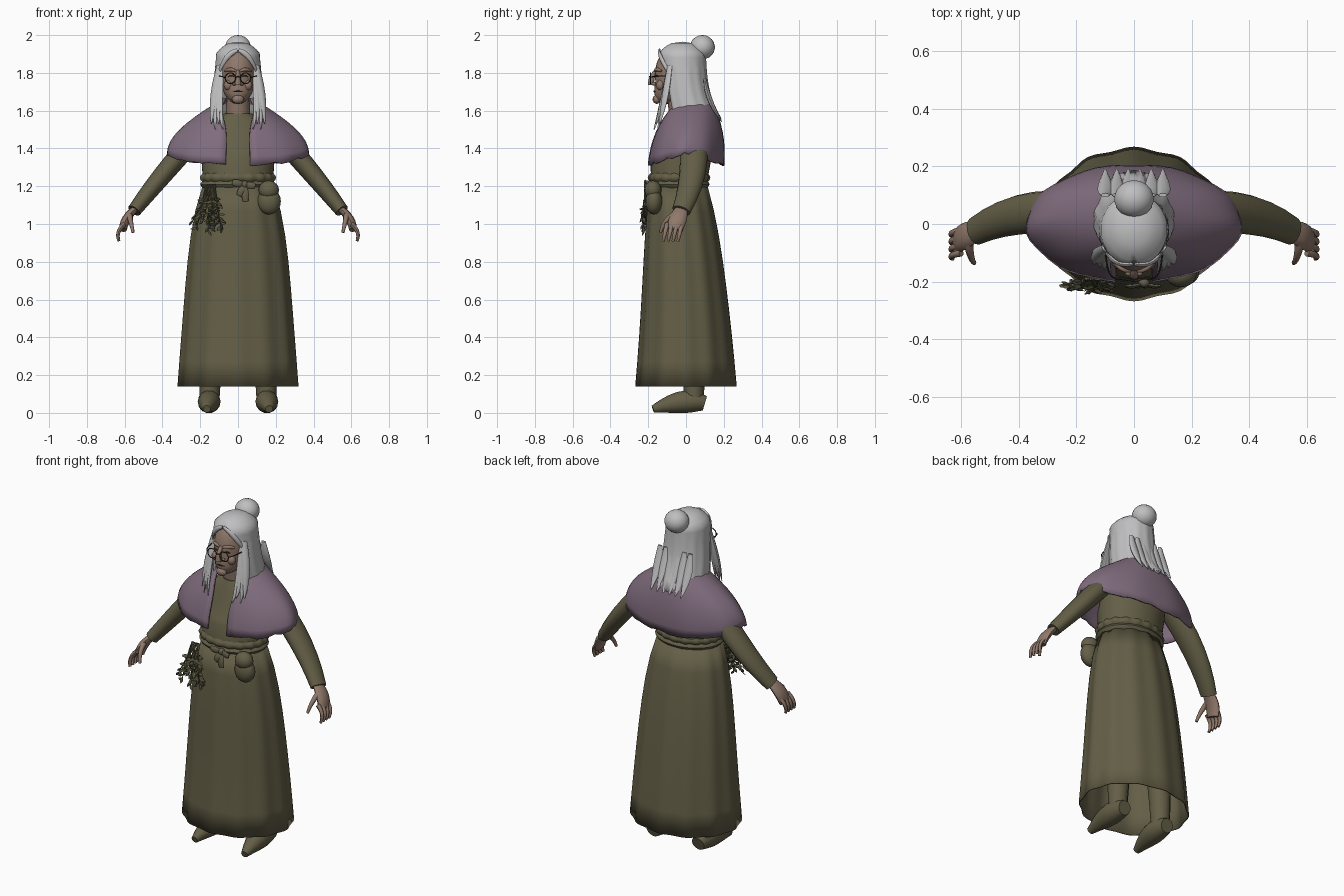
import bpy, bmesh, random
from math import sin, cos, pi, tau, radians
from mathutils import Vector, Matrix

random.seed(4)
if "Cube" in bpy.data.objects:
    bpy.data.objects.remove(bpy.data.objects["Cube"])
X, Y, Z = Matrix.Identity(3)


def material(name, red, green, blue):
    mat = bpy.data.materials.new(name)
    mat.use_nodes = True
    mat.diffuse_color = (red, green, blue, 1)
    mat.node_tree.nodes["Principled BSDF"].inputs["Base Color"].default_value = mat.diffuse_color
    return mat


OLIVE = material("olive cloth", .125, .113, .062)
PURPLE = material("purple wool", .215, .15, .205)
GREY = material("silver hair", .52, .52, .53)
SKIN = material("aged skin", .28, .19, .145)
HERB = material("dried herb", .085, .08, .042)
DARK = material("dark wire", .03, .026, .022)


def steps(count):
    """Evenly spaced fractions from zero to one."""
    return [i / (count - 1) for i in range(count)]


def loft(bm, rings, closed=True, caps=True):
    """Skin a list of equal-length point rings."""
    rows = [[bm.verts.new(point) for point in ring] for ring in rings]
    size = len(rows[0])
    for low, high in zip(rows, rows[1:]):
        for i in range(size if closed else size - 1):
            j = (i + 1) % size
            bm.faces.new((low[i], low[j], high[j], high[i]))
    if closed and caps:
        bm.faces.new(rows[0])
        bm.faces.new(rows[-1])


def bezier(points, t):
    while len(points) > 1:
        points = [a.lerp(b, t) for a, b in zip(points, points[1:])]
    return points[0]


def tube(bm, points, start, end, bulge=0, sides=8, flat=1, wide=Y):
    """Tapered tube along a Bezier path; wide is the direction of its full radius."""
    points = [Vector(p) for p in points]
    rings = []
    for t in steps(8):
        ahead = bezier(points, t + .01) - bezier(points, t - .01)
        along = ahead.normalized()
        across = (wide - along * wide.dot(along)).normalized()
        depth = along.cross(across) * flat
        radius = start + (end - start) * t + bulge * sin(pi * t)
        angles = [tau * k / sides for k in range(sides)]
        rings.append([bezier(points, t) + radius * (cos(a) * across + sin(a) * depth) for a in angles])
    loft(bm, rings)


def hoop(z, width, depth, centre, count=48, gap=0, closed=True, wave=0, folds=12, drop=None):
    """Level ellipse that starts at the front, with an optional opening there."""
    ring = []
    for k in range(count):
        a = gap + (tau - gap - gap) * k / (count if closed else count - 1)
        swell = 1 + wave * cos(a * folds)
        lower = drop(a) if drop else 0
        ring.append((width * swell * sin(a), centre - depth * swell * cos(a), z - lower))
    return ring


def ball(bm, centre, size, segments=16):
    matrix = Matrix.Translation(centre) @ Matrix.Diagonal((*size, 1))
    bmesh.ops.create_uvsphere(bm, u_segments=segments, v_segments=segments // 2 + 2, radius=1, matrix=matrix)


def dress(ob, mat, angle):
    """Give an object its colour and shading."""
    ob.data.materials.append(mat)
    bpy.ops.object.select_all(action='DESELECT')
    ob.select_set(True)
    bpy.context.view_layer.objects.active = ob
    bpy.ops.object.shade_smooth_by_angle(angle=radians(angle))


def finish(name, bm, mat, mirror=False, thick=0, angle=45):
    bmesh.ops.remove_doubles(bm, verts=bm.verts, dist=.0001)
    bmesh.ops.recalc_face_normals(bm, faces=bm.faces)
    mesh = bpy.data.meshes.new(name)
    bm.to_mesh(mesh)
    bm.free()
    ob = bpy.data.objects.new(name, mesh)
    bpy.context.collection.objects.link(ob)
    dress(ob, mat, angle)
    if mirror:
        ob.modifiers.new("mirror", 'MIRROR')
    if thick:
        ob.modifiers.new("thickness", 'SOLIDIFY').thickness = thick


# Skirt: pleated cone that tucks in at the waist, open at the hem
bm = bmesh.new()
loft(bm, [hoop(.14 + 1.06 * t, .315 - .08 * t - .05 * t ** 6, .264 - .09 * t - .024 * t ** 6,
               -.038 * t * t, count=72, wave=.018) for t in steps(9)], caps=False)
finish("skirt", bm, OLIVE, thick=.006, angle=30)

# Bodice
bm = bmesh.new()
loft(bm, [hoop(1.18, .182, .145, -.04), hoop(1.36, .195, .162, -.026), hoop(1.38, .195, .155, -.02),
          hoop(1.47, .2, .14, 0), hoop(1.54, .15, .115, 0), hoop(1.585, .07, .075, -.02)])
finish("bodice", bm, OLIVE)


# Gathered cloth and belt
def band(name, bottom, height, wave):
    bm = bmesh.new()
    loft(bm, [hoop(bottom + height * t, .184 + .016 * sin(pi * t), .146 + .016 * sin(pi * t), -.037,
                   count=72, wave=wave, folds=18) for t in steps(5)], caps=False)
    finish(name, bm, OLIVE)


band("gathered_waist", 1.22, .05, .025)
band("belt", 1.19, .04, 0)

# Bow with two loops and two hanging ends
bm = bmesh.new()
knot = Vector((.035, -.205, 1.21))
ball(bm, knot, (.02, .016, .02), 10)
for reach, drop, wide in [(-.065, .01, Z), (.055, -.01, Z), (.005, -.09, X), (-.03, -.06, X)]:
    tip = knot + Vector((reach, -.01, drop))
    tube(bm, [knot, knot.lerp(tip, .5) - Y * .01, tip], .008, .014, bulge=.008, flat=.4, wide=wide)
finish("belt_bow", bm, OLIVE)

# Belt pouch with flap
bm = bmesh.new()
ball(bm, (.165, -.17, 1.12), (.062, .045, .07))
ball(bm, (.163, -.175, 1.18), (.054, .045, .05))
finish("belt_pouch", bm, OLIVE)

# Bundle of hanging herbs: stems with small leaves
bm = bmesh.new()
for stem in range(13):
    top = Vector((random.uniform(-.17, -.12), -.19, 1.21))
    low = Vector((random.uniform(-.24, -.05), random.uniform(-.23, -.19), random.uniform(.96, 1.07)))
    path = [top, top.lerp(low, .5) - Y * .03, low]
    tube(bm, path, .006, .002, sides=4)
    for t in steps(10):
        base = bezier(path, .35 + .65 * t)
        way = Vector((random.uniform(-1, 1), random.uniform(-.5, .4), random.uniform(-1.2, .1))).normalized()
        tube(bm, [base, base + way * .035], .002, .001, bulge=.007, sides=4, flat=.3, wide=way.orthogonal())
finish("herb_bundle", bm, HERB, angle=20)

# Sleeves
bm = bmesh.new()
tube(bm, [(.17, .03, 1.52), (.39, .07, 1.28), (.55, -.025, 1.07)], .075, .05, bulge=.008, sides=16, flat=.74)
finish("sleeves", bm, OLIVE, mirror=True)

# Hands: palm, four fingers and thumb
bm = bmesh.new()
tube(bm, [(.53, -.02, 1.09), (.6, -.04, 1.04), (.61, -.06, .97)], .03, .042, bulge=.01, sides=12, flat=.5)
for finger in range(4):
    y = -.022 - .026 * finger
    tube(bm, [(.6, y, 1), (.65, y - .01, .96), (.63, y - .02, .91)], .013, .008)
tube(bm, [(.575, -.06, 1.05), (.57, -.12, 1.02), (.555, -.135, .955)], .017, .008, wide=X)
finish("hands", bm, SKIN, mirror=True)

# Boots with flat soles, and lower legs
bm = bmesh.new()
tube(bm, [(.15, .1, .05), (.15, 0, .08), (.165, -.175, .02)], .04, .02, bulge=.03, sides=14, wide=X)
for vert in bm.verts:
    vert.co.z = max(vert.co.z, 0)
tube(bm, [(.15, .04, .04), (.15, .05, .3), (.12, .02, .7)], .05, .08, sides=12)
finish("boots", bm, OLIVE, mirror=True)

# Shawl: open cape with a dipping, slightly ragged hem
bm = bmesh.new()
rings = []
for t in steps(10):
    spread = sin(t * pi / 2)
    rings.append(hoop(1.665 - .29 * t, .08 + .295 * spread, .1 + .105 * spread, .035 * (1 - t), count=49,
                      gap=radians(10 + 50 * (1 - t) ** 4), closed=False, wave=.012 * t, folds=9,
                      drop=lambda a: t * t * .062 * abs(cos(a)) + (random.uniform(-.007, .007) if t == 1 else 0)))
loft(bm, rings, closed=False)
finish("shawl", bm, PURPLE, thick=.012)

# Neck
bm = bmesh.new()
tube(bm, [(0, -.02, 1.54), (0, -.03, 1.62), (0, -.05, 1.74)], .065, .06, sides=16)
finish("neck", bm, SKIN)

# Head: the jaw juts forward; nose, chin, cheeks and brows are added
bm = bmesh.new()
ball(bm, (0, -.05, 1.79), (.095, .115, .155), 24)
for vert in bm.verts:
    vert.co.y -= max(0, 1.75 - vert.co.z) / 2
tube(bm, [(0, -.155, 1.81), (0, -.185, 1.79), (0, -.185, 1.735)], .01, .017, wide=X)
ball(bm, (0, -.155, 1.66), (.032, .022, .024), 12)
for side in (-1, 1):
    ball(bm, (side * .02, -.17, 1.742), (.011, .012, .01), 8)
    ball(bm, (side * .05, -.135, 1.735), (.026, .022, .028), 12)
    tube(bm, [(side * .012, -.162, 1.81), (side * .04, -.163, 1.825), (side * .07, -.13, 1.81)],
         .006, .006, bulge=.004, wide=Z)
finish("head", bm, SKIN)

# Mouth and eyes as thin dark slits
bm = bmesh.new()
tube(bm, [(-.028, -.162, 1.7), (0, -.176, 1.705), (.028, -.162, 1.7)], .001, .001, bulge=.003, wide=Z)
for side in (-1, 1):
    tube(bm, [(side * .02, -.163, 1.78), (side * .036, -.158, 1.79), (side * .052, -.146, 1.78)],
         .001, .001, bulge=.004, wide=Z)
finish("eyes_and_mouth", bm, DARK)

# Wire spectacles: two rims, then bridge and arms
for name, side in (("left", 1), ("right", -1)):
    bpy.ops.mesh.primitive_torus_add(location=(side * .04, -.188, 1.772), rotation=(pi / 2, 0, 0), major_segments=20,
                                     minor_segments=6, major_radius=.028, minor_radius=.003)
    rim = bpy.context.object
    rim.name = name + "_spectacle_rim"
    dress(rim, DARK, 60)
bm = bmesh.new()
tube(bm, [(.012, -.188, 1.776), (0, -.194, 1.781)], .003, .003, wide=Z)
tube(bm, [(.068, -.188, 1.776), (.1, -.18, 1.785), (.1, -.05, 1.785)], .003, .003, wide=Z)
finish("spectacle_bridge_and_arms", bm, DARK, mirror=True)

# Hair: domed shell that parts around the face and drapes to the shoulders
bm = bmesh.new()
rings = []
for t in [step ** 1.5 for step in steps(15)]:
    dome = min(1, t / .15) ** .4
    part = min(1, max(0, t - .1) * 4)
    rings.append(hoop(1.965 - .4 * t, .11 * dome + .035 * t, .125 * dome + .025 * t ** 4, -.02 + .055 * t ** 3,
                      count=45, gap=radians(50 * part), closed=False, wave=.015 * part, folds=14,
                      drop=lambda a: random.uniform(-.015, .03) if t == 1 else 0))
loft(bm, rings, closed=False)
finish("hair", bm, GREY, thick=.014)

# Loose locks: front strands, back strands and a parted fringe
bm = bmesh.new()
for i in range(4):
    tip = (.08 + .02 * i, -.17 + .01 * i, 1.5 + .03 * (i % 2))
    tube(bm, [(.085 + .005 * i, -.085, 1.84), (.11 + .01 * i, -.11, 1.66), tip],
         .016, .003, bulge=.012, flat=.55, wide=X + Y)
for i in range(3):
    x = .02 + .04 * i
    tube(bm, [(x, .1, 1.77), (x, .11, 1.66), (x, .19, 1.54)], .014, .003, bulge=.018, flat=.5, wide=X)
tube(bm, [(.004, -.14, 1.92), (.07, -.15, 1.9), (.1, -.09, 1.8)], .01, .008, bulge=.005, flat=.6, wide=Z)
finish("hair_locks", bm, GREY, mirror=True)

# Bun on a short neck of hair
bm = bmesh.new()
ball(bm, (0, .087, 1.936), (.069, .066, .064), 18)
tube(bm, [(0, .03, 1.9), (0, .08, 1.93)], .06, .045, sides=14, wide=X)
finish("hair_bun", bm, GREY)
